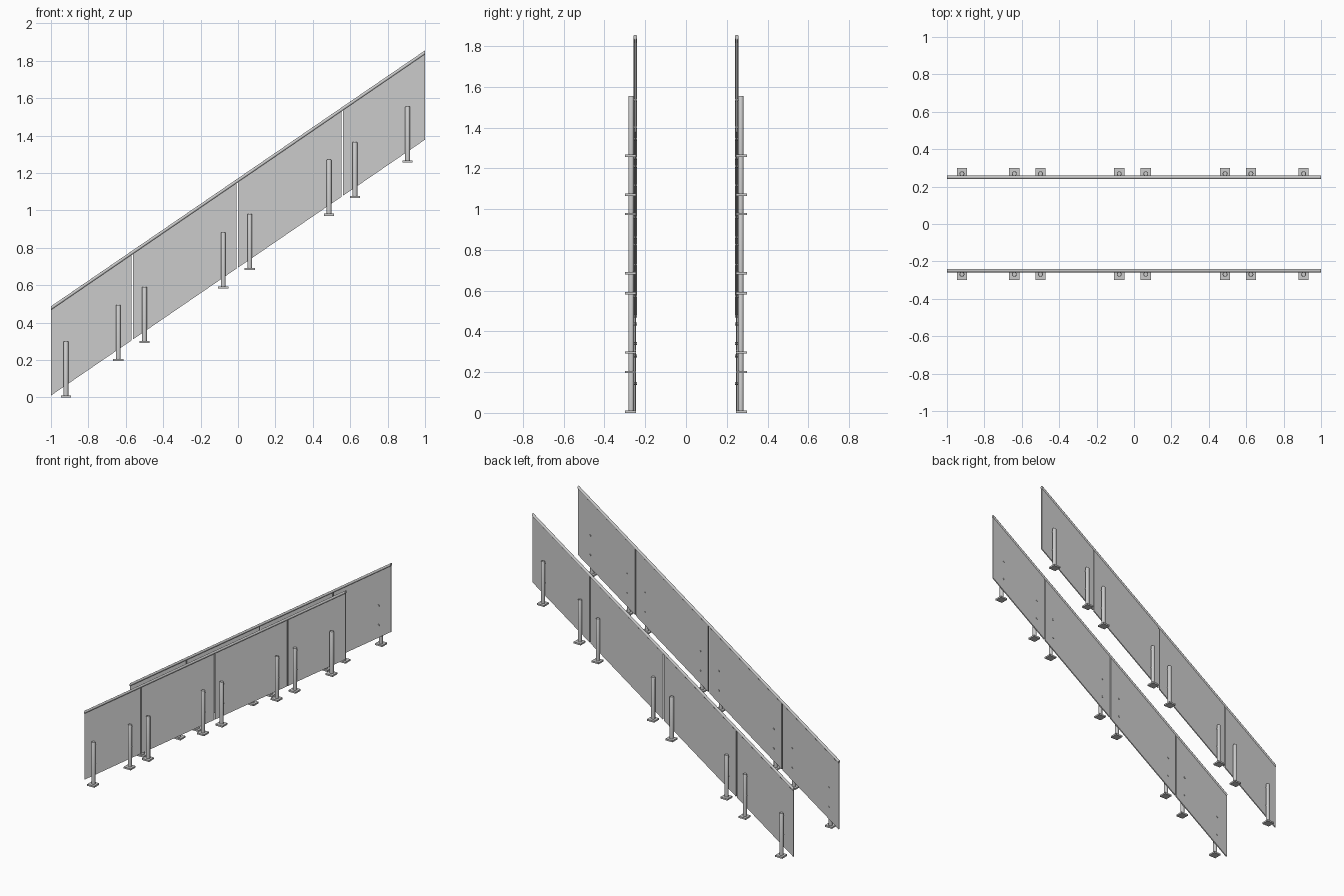
import bpy, bmesh, math
from mathutils import Matrix

if "Cube" in bpy.data.objects:
    bpy.data.objects.remove(bpy.data.objects["Cube"])

SLOPE = 0.684


def material(name, rgb):
    m = bpy.data.materials.new(name)
    m.diffuse_color = (*rgb, 1)
    m.use_nodes = True
    m.node_tree.nodes["Principled BSDF"].inputs["Base Color"].default_value = m.diffuse_color
    return m


GREY = material("satin_grey", (0.6, 0.6, 0.6))


def finish(bm, name, smooth=False):
    bmesh.ops.recalc_face_normals(bm, faces=bm.faces)
    me = bpy.data.meshes.new(name)
    bm.to_mesh(me)
    bm.free()
    me.materials.append(GREY)
    ob = bpy.data.objects.new(name, me)
    bpy.context.collection.objects.link(ob)
    if smooth:
        bpy.context.view_layer.objects.active = ob
        ob.select_set(True)
        bpy.ops.object.shade_smooth_by_angle(angle=math.radians(35))
        ob.select_set(False)


def sloped_bar(name, profile, x0, x1, smooth=False):
    """Sweep a (y, z) profile up the slope, with upright cut ends; z is given at x = -1."""
    bm = bmesh.new()
    a, b = [[bm.verts.new((x, y, z + SLOPE * (x + 1))) for y, z in profile] for x in (x0, x1)]
    n = len(profile)
    for i in range(n):
        j = (i + 1) % n
        bm.faces.new((a[i], a[j], b[j], b[i]))
    bm.faces.new(a)
    bm.faces.new(b)
    finish(bm, name, smooth)


def lathe(name, rings, x, y, z, n=20):
    """Upright round part from (radius, height) rings."""
    bm = bmesh.new()
    loops = [[bm.verts.new((x + r * math.cos(math.tau * k / n),
                            y + r * math.sin(math.tau * k / n), z + h)) for k in range(n)]
             for r, h in rings]
    for a, b in zip(loops, loops[1:]):
        for i in range(n):
            j = (i + 1) % n
            bm.faces.new((a[i], a[j], b[j], b[i]))
    bm.faces.new(loops[0])
    bm.faces.new(loops[-1])
    finish(bm, name, True)


def plate(name, x, y, z, w, h):
    bm = bmesh.new()
    bmesh.ops.create_cube(bm, size=1, matrix=Matrix.Translation((x, y, z + h / 2))
                          @ Matrix.Diagonal((w, w, h, 1)))
    finish(bm, name)


def bolt(name, x, y0, y1, z, r):
    bm = bmesh.new()
    m = Matrix.Translation((x, (y0 + y1) / 2, z)) @ Matrix.Rotation(math.pi / 2, 4, 'X')
    bmesh.ops.create_cone(bm, cap_ends=True, segments=14, radius1=r, radius2=r,
                          depth=abs(y1 - y0), matrix=m)
    finish(bm, name, True)


PANELS = [(-1, -0.569), (-0.561, -0.007), (0.001, 0.553), (0.561, 1)]
POSTS = [(-0.92, 0), (-0.64, 0.195), (-0.5, 0.291), (-0.079, 0.582),
         (0.063, 0.68), (0.487, 0.971), (0.625, 1.065), (0.907, 1.256)]

for side, s in (("front", -1), ("back", 1)):
    # glass panels
    for x0, x1 in PANELS:
        sloped_bar(side + "_panel", [(s * 0.245, 0.01), (s * 0.253, 0.01),
                                     (s * 0.253, 0.473), (s * 0.245, 0.473)], x0, x1)
    # round handrail along the top edge
    sloped_bar(side + "_handrail",
               [(s * 0.249 + 0.0095 * math.cos(math.tau * k / 20),
                 0.4765 + 0.0105 * math.sin(math.tau * k / 20)) for k in range(20)], -1, 1, True)
    # posts with base plates and panel bolts
    for x, z in POSTS:
        plate(side + "_base_plate", x, s * 0.272, z, 0.054, 0.011)
        lathe(side + "_post", [(0.013, 0.011), (0.013, 0.297), (0.011, 0.300)], x, s * 0.269, z)
        for h in (0.145, 0.28):
            bolt(side + "_bolt", x, s * 0.241, s * 0.265, z + h, 0.007)
